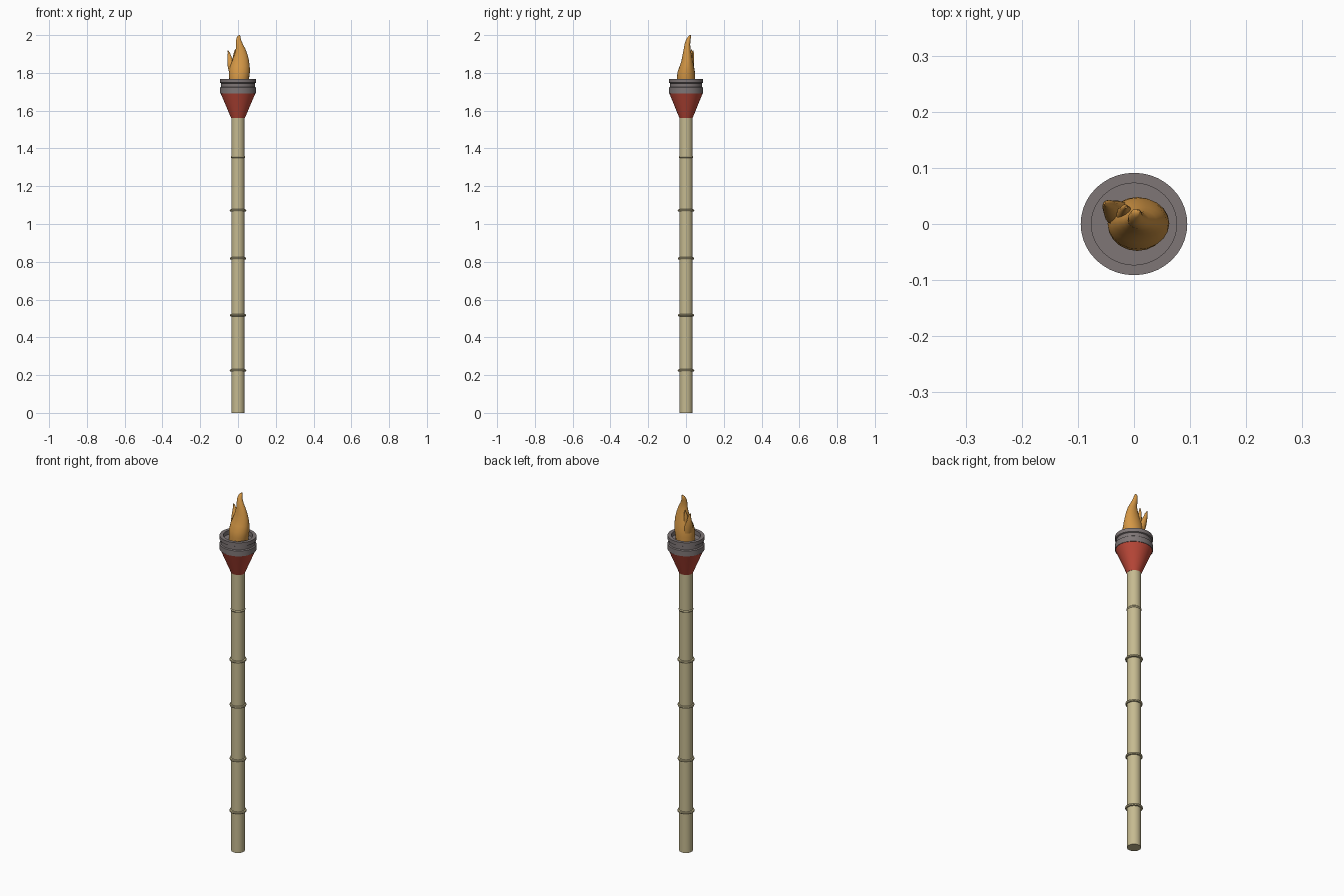
import bpy, bmesh, math
from mathutils import Vector


def material(name, rgb):
    m = bpy.data.materials.new(name)
    m.diffuse_color = (*rgb, 1)
    return m


BAMBOO = material("bamboo", (0.56, 0.49, 0.28))
RED = material("red_paint", (0.50, 0.065, 0.04))
METAL = material("grey_metal", (0.21, 0.18, 0.18))
FIRE = material("flame_orange", (0.66, 0.31, 0.06))


def loft(name, rings, mat, n=32, close=False, angle=35):
    """Skin elliptical rings (z, cx, cy, rx, ry); cap the ends or close the loop."""
    bm = bmesh.new()
    loops = []
    for z, cx, cy, rx, ry in rings:
        loops.append([bm.verts.new((cx + rx * math.cos(2 * math.pi * i / n),
                                    cy + ry * math.sin(2 * math.pi * i / n), z)) for i in range(n)])
    pairs = list(zip(loops, loops[1:]))
    if close:
        pairs.append((loops[-1], loops[0]))
    for a, b in pairs:
        for i in range(n):
            j = (i + 1) % n
            bm.faces.new((a[i], a[j], b[j], b[i]))
    if not close:
        bm.faces.new(loops[0][::-1])
        bm.faces.new(loops[-1])
    bmesh.ops.recalc_face_normals(bm, faces=bm.faces)
    me = bpy.data.meshes.new(name)
    bm.to_mesh(me)
    bm.free()
    ob = bpy.data.objects.new(name, me)
    bpy.context.collection.objects.link(ob)
    me.materials.append(mat)
    bpy.ops.object.select_all(action='DESELECT')
    ob.select_set(True)
    bpy.context.view_layer.objects.active = ob
    bpy.ops.object.shade_smooth_by_angle(angle=math.radians(angle))
    return ob


def lathe(name, profile, mat, sy=1.0, **kw):
    return loft(name, [(z, 0, 0, r, r * sy) for r, z in profile], mat, **kw)


# Bamboo pole
lathe("pole", [(0.035, 0), (0.035, 1.57)], BAMBOO)

# Bamboo joints, the top one barely proud of the pole
for k, (z, r) in enumerate([(0.225, 0.044), (0.517, 0.043), (0.818, 0.043),
                            (1.072, 0.044), (1.355, 0.038)]):
    lathe(f"joint_{k + 1}", [(0.033, z - 0.007), (r - 0.002, z - 0.005), (r, z),
                             (r - 0.002, z + 0.005), (0.033, z + 0.007)], BAMBOO)

# Red funnel under the burner
lathe("funnel", [(0.036, 1.56), (0.092, 1.692)], RED, sy=0.96, n=40)

# Grey burner can with a groove and a recessed top
lathe("burner", [(0.095, 1.692), (0.095, 1.722), (0.089, 1.726), (0.089, 1.745),
                 (0.095, 1.748), (0.095, 1.768), (0.076, 1.768), (0.076, 1.745)],
      METAL, sy=0.96, n=40)

# Main flame, curling up to its tip
loft("flame", [(1.744, 0.004, 0, 0.050, 0.047), (1.775, 0.006, 0, 0.053, 0.048),
               (1.805, 0.008, 0.001, 0.055, 0.046), (1.835, 0.010, 0.004, 0.052, 0.038),
               (1.865, 0.014, 0.006, 0.044, 0.030), (1.895, 0.016, 0.006, 0.035, 0.024),
               (1.925, 0.014, 0.006, 0.026, 0.018), (1.95, 0.008, 0.007, 0.019, 0.015),
               (1.975, 0.003, 0.012, 0.013, 0.012), (1.992, 0.004, 0.019, 0.009, 0.008),
               (2.0, 0.008, 0.022, 0.003, 0.003)], FIRE, n=20, angle=50)

# Side tongue at the back left
loft("side_tongue", [(1.80, -0.022, 0.012, 0.024, 0.028), (1.83, -0.030, 0.020, 0.024, 0.022),
                     (1.86, -0.040, 0.028, 0.016, 0.014), (1.885, -0.045, 0.034, 0.011, 0.009),
                     (1.905, -0.048, 0.036, 0.006, 0.006), (1.918, -0.053, 0.037, 0.002, 0.002)],
     FIRE, n=12, angle=50)

# Small tongue between the two
loft("small_tongue", [(1.83, -0.014, 0.010, 0.022, 0.020), (1.87, -0.016, 0.020, 0.014, 0.013),
                      (1.90, -0.016, 0.027, 0.008, 0.008), (1.925, -0.014, 0.030, 0.002, 0.002)],
     FIRE, n=12, angle=50)
